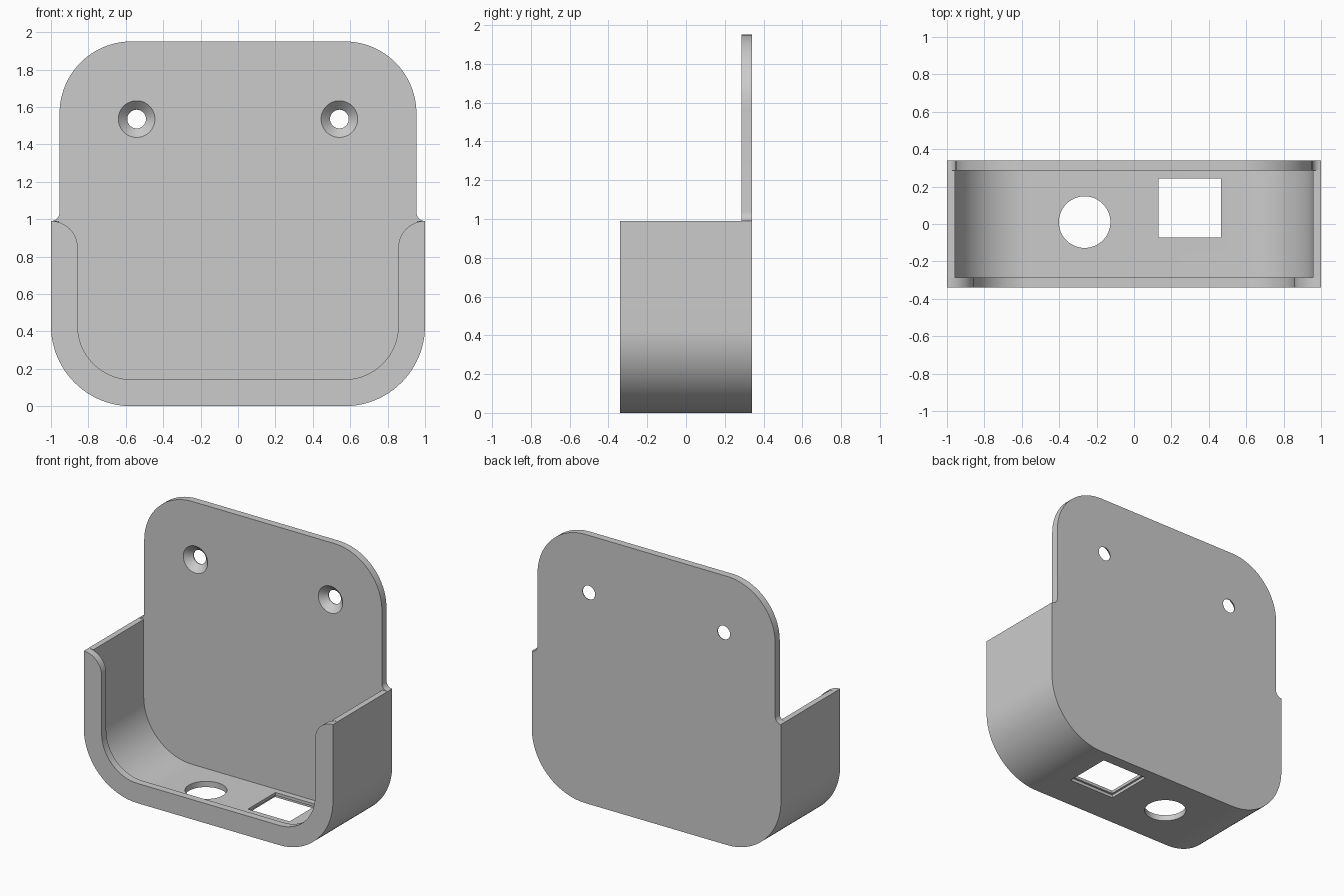
import bpy
import bmesh
from math import cos, sin, radians, pi
from mathutils import Matrix, Vector

if "Cube" in bpy.data.objects:
    bpy.data.objects.remove(bpy.data.objects["Cube"], do_unlink=True)

# Main sizes
DEPTH = 0.34        # half of the full depth
SHEET = 0.053       # back plate and front lip thickness
WALL = 0.042        # side wall and floor thickness
LIP = 0.143         # width of the front lip
RIM = 0.99          # height of the side walls
RADIUS = 0.43       # outer corner radius
TOP = 1.95
CX = 1 - RADIUS     # corner centre

grey = bpy.data.materials.new("plain_grey")
grey.use_nodes = True
grey.diffuse_color = (0.6, 0.6, 0.6, 1)
grey.node_tree.nodes["Principled BSDF"].inputs["Base Color"].default_value = (0.6, 0.6, 0.6, 1)


def arc(cx, cz, r, start, end, steps=24):
    angles = [radians(start + (end - start) * i / steps) for i in range(steps + 1)]
    return [(cx + r * cos(a), cz + r * sin(a)) for a in angles]


def corner(inset):
    """Bottom right corner, running from the floor up to the side."""
    return arc(CX, RADIUS, RADIUS - inset, -90, 0)


def make_object(name, bm):
    mesh = bpy.data.meshes.new(name)
    bm.to_mesh(mesh)
    bm.free()
    obj = bpy.data.objects.new(name, mesh)
    bpy.context.scene.collection.objects.link(obj)
    mesh.materials.append(grey)
    return obj


def extrude_profile(name, half, y0, y1):
    """Mirror a right-hand half outline and extrude it along y."""
    outline = half + [(-x, z) for x, z in reversed(half)]
    bm = bmesh.new()
    face = bm.faces.new([bm.verts.new((x, y0, z)) for x, z in outline])
    new = bmesh.ops.extrude_face_region(bm, geom=[face])["geom"]
    moved = [v for v in new if isinstance(v, bmesh.types.BMVert)]
    bmesh.ops.translate(bm, verts=moved, vec=(0, y1 - y0, 0))
    bmesh.ops.recalc_face_normals(bm, faces=bm.faces)
    return make_object(name, bm)


def cone_cutter(centre, r1, r2, depth, tilt=0.0):
    bm = bmesh.new()
    bmesh.ops.create_cone(bm, cap_ends=True, segments=48, radius1=r1, radius2=r2, depth=depth,
                          matrix=Matrix.Translation(centre) @ Matrix.Rotation(tilt, 4, "X"))
    return make_object("cutter", bm)


def box_cutter(centre, size):
    bm = bmesh.new()
    bmesh.ops.create_cube(bm, size=1, matrix=Matrix.Translation(centre) @ Matrix.Diagonal((*size, 1)))
    return make_object("cutter", bm)


def cut(obj, cutters):
    """Subtract each cutter, bake the result and remove the cutter."""
    for cutter in cutters:
        mod = obj.modifiers.new("hole", "BOOLEAN")
        mod.operation = "DIFFERENCE"
        mod.solver = "EXACT"
        mod.object = cutter
        bpy.context.view_layer.update()
        graph = bpy.context.evaluated_depsgraph_get()
        baked = bpy.data.meshes.new_from_object(obj.evaluated_get(graph))
        obj.modifiers.clear()
        obj.data = baked
        bpy.data.objects.remove(cutter, do_unlink=True)


# Back plate: full outline with small fillets where it narrows above the walls
fillet = WALL + 0.004
plate_half = (corner(0) + arc(1, RIM + fillet, fillet, 270, 180, 8)
              + arc(CX, TOP - RADIUS + fillet, RADIUS - fillet, 0, 90))
plate = extrude_profile("back_plate", plate_half, DEPTH - SHEET, DEPTH)

# Countersunk screw holes
front = DEPTH - SHEET
for x in (-0.542, 0.542):
    sink = cone_cutter(Vector((x, front + 0.019, 1.535)), 0.05, 0.108, 0.058, pi / 2)
    bore = cone_cutter(Vector((x, front + 0.03, 1.535)), 0.05, 0.05, 0.2, pi / 2)
    cut(plate, [sink, bore])

# Side walls and floor in one U-shaped band
wall_half = corner(0) + [(1, RIM), (1 - WALL, RIM)] + corner(WALL)[::-1]
walls = extrude_profile("tray_walls", wall_half, SHEET - DEPTH, DEPTH - SHEET)

# Floor openings: a round one and a square one with a stepped underside
cut(walls, [
    cone_cutter(Vector((-0.264, 0.01, 0)), 0.138, 0.138, 0.2),
    box_cutter((0.298, 0.085, 0), (0.335, 0.316, 0.2)),
    box_cutter((0.298, 0.085, 0), (0.365, 0.346, WALL)),
])

# Front lip with rounded upper ends
lip_half = (corner(0) + arc(1, RIM - LIP, LIP, 90, 180, 16) + corner(LIP)[::-1])
lip = extrude_profile("front_lip", lip_half, -DEPTH, SHEET - DEPTH)

# Smooth the curved faces, keep real edges sharp
for obj in (plate, walls, lip):
    bpy.ops.object.select_all(action="DESELECT")
    obj.select_set(True)
    bpy.context.view_layer.objects.active = obj
    bpy.ops.object.shade_smooth_by_angle(angle=radians(30))
